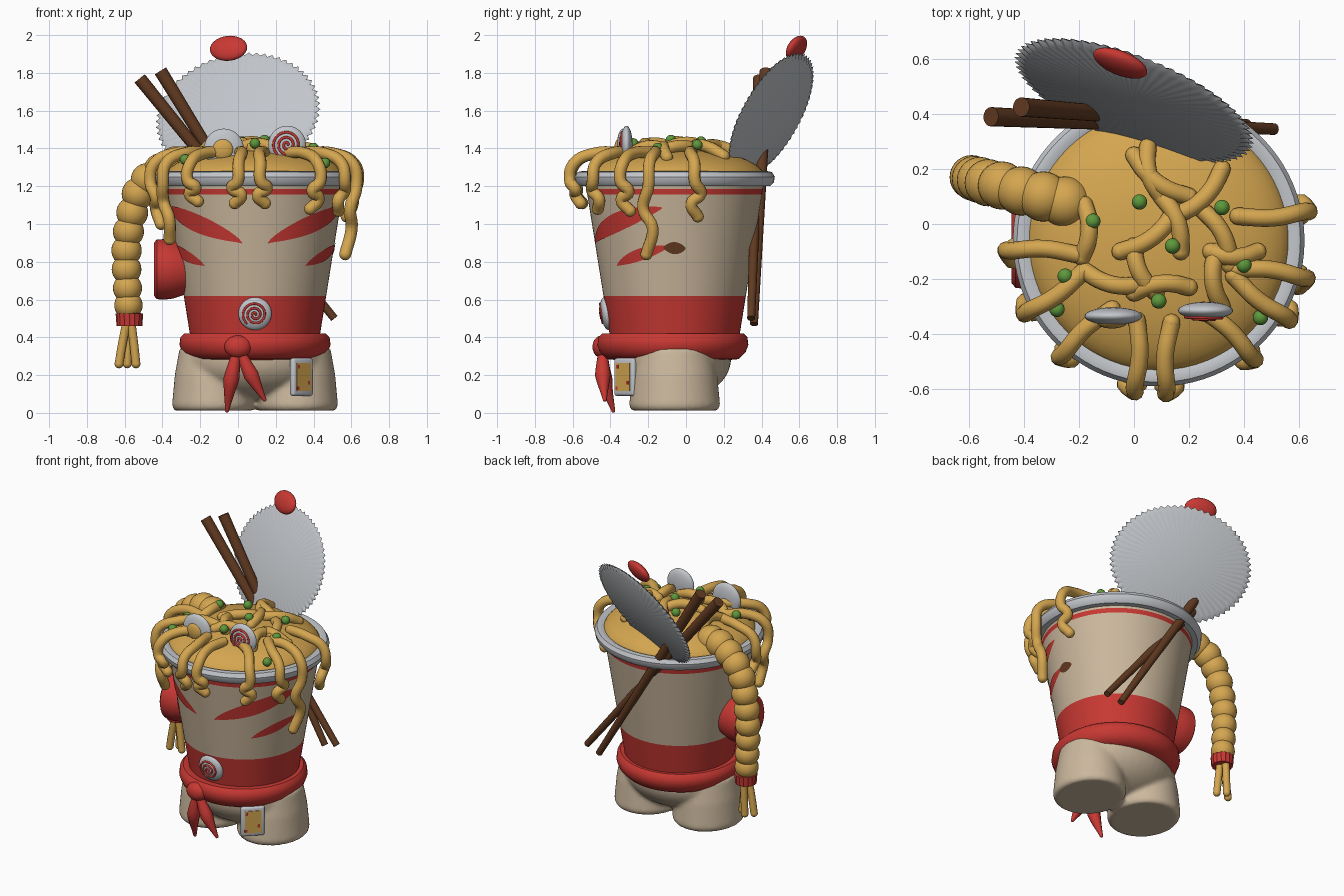
import bpy, bmesh, math
from mathutils import Matrix, Vector

cube = bpy.data.objects.get("Cube")
if cube:
    bpy.data.objects.remove(cube)


def material(name, rgb):
    m = bpy.data.materials.new(name)
    m.use_nodes = True
    m.diffuse_color = (*rgb, 1)
    m.node_tree.nodes["Principled BSDF"].inputs["Base Color"].default_value = (*rgb, 1)
    return m


CREAM = material("cream", (0.60, 0.48, 0.34))
GOLD = material("noodle gold", (0.66, 0.38, 0.08))
RED = material("red", (0.58, 0.04, 0.033))
SILVER = material("silver", (0.54, 0.56, 0.59))
BROWN = material("wood brown", (0.12, 0.042, 0.015))
GREEN = material("pea green", (0.11, 0.31, 0.045))
CX, CY = 0.09, -0.06


def finish(name, bm, *mats, angle=40):
    bmesh.ops.recalc_face_normals(bm, faces=bm.faces)
    me = bpy.data.meshes.new(name)
    bm.to_mesh(me)
    bm.free()
    for m in mats:
        me.materials.append(m)
    me.shade_smooth()
    me.set_sharp_from_angle(angle=math.radians(angle))
    ob = bpy.data.objects.new(name, me)
    bpy.context.collection.objects.link(ob)
    return ob


def spin(bm, profile, mat=Matrix(), segs=64, teeth=0):
    """Revolve (radius, height) points around z; teeth notches alternate columns."""
    rings = []
    for r, z in profile:
        ring = []
        for i in range(segs if r else 1):
            a = math.tau * i / segs
            q = r * (1 - teeth * (i % 2))
            ring.append(bm.verts.new(mat @ Vector((q * math.cos(a), q * math.sin(a), z))))
        rings.append(ring)
    for p, q in zip(rings, rings[1:]):
        for i in range(segs):
            j = (i + 1) % segs
            loop = [p[i % len(p)], p[j % len(p)], q[j % len(q)], q[i % len(q)]]
            bm.faces.new(list(dict.fromkeys(loop)))


def lathe(name, profile, mat, *mats, segs=64, teeth=0):
    bm = bmesh.new()
    spin(bm, profile, mat, segs, teeth)
    return finish(name, bm, *mats)


def ball(bm, loc, size, rot=Matrix(), segs=20):
    m = Matrix.Translation(loc) @ rot @ Matrix.Diagonal((*size, 1))
    bmesh.ops.create_uvsphere(bm, u_segments=segs, v_segments=segs // 2 + 2, radius=1, matrix=m)


def blob(name, loc, size, mat, rot=Matrix()):
    bm = bmesh.new()
    ball(bm, loc, size, rot, 28)
    return finish(name, bm, mat)


def tube(name, pts, r, mat, radii=None):
    """Smooth round strand through the points with rounded ends."""
    cu = bpy.data.curves.new(name, "CURVE")
    cu.dimensions = "3D"
    cu.bevel_depth, cu.bevel_resolution, cu.resolution_u = r, 3, 5
    sp = cu.splines.new("BEZIER")
    sp.bezier_points.add(len(pts) - 1)
    for i, (bp, p) in enumerate(zip(sp.bezier_points, pts)):
        bp.co = p
        bp.radius = radii[i] if radii else 1
        bp.handle_left_type = bp.handle_right_type = "AUTO"
    tmp = bpy.data.objects.new(name, cu)
    bpy.context.collection.objects.link(tmp)
    me = bpy.data.meshes.new_from_object(tmp.evaluated_get(bpy.context.evaluated_depsgraph_get()))
    bm = bmesh.new()
    bm.from_mesh(me)
    for k in (0, -1):
        ball(bm, pts[k], [r * (radii[k] if radii else 1)] * 3, segs=12)
    bpy.data.objects.remove(tmp)
    bpy.data.curves.remove(cu)
    bpy.data.meshes.remove(me)
    return finish(name, bm, mat, angle=60)


# Legs and hips melted together
bm = bmesh.new()
for s in (-1, 1):
    leg = Matrix.Translation((CX + s * 0.22, CY, 0)) @ Matrix.Diagonal((1, 1.1, 1, 1))
    spin(bm, [(0, 0.012), (0.205, 0.012), (0.22, 0.035), (0.205, 0.2), (0.18, 0.34), (0, 0.34)], leg, 40)
ball(bm, (CX, CY - 0.01, 0.29), (0.39, 0.31, 0.23), segs=40)
legs = finish("legs", bm, CREAM)
remesh = legs.modifiers.new("melt", "REMESH")
remesh.mode, remesh.voxel_size, remesh.use_smooth_shade = "VOXEL", 0.014, True
smooth = legs.modifiers.new("soften", "SMOOTH")
smooth.factor, smooth.iterations = 0.5, 5


# Cup with red band and rim line
def cup_r(z):
    return 0.345 + 0.16 * (z - 0.42)


axis = Matrix.Translation((CX, CY, 0))
levels = [0.38, 0.62, 1.155, 1.185, 1.24]
cup = lathe("cup", [(0, 0.38)] + [(cup_r(z), z) for z in levels] + [(0, 1.24)], axis, CREAM, RED, segs=96)
for f in cup.data.polygons:
    z = f.center.z
    f.material_index = int(z < 0.62 or 1.155 < z < 1.185)
lathe("rim", [(0.46, 1.2), (0.505, 1.2), (0.525, 1.22), (0.53, 1.25), (0.515, 1.275), (0.49, 1.28),
              (0.46, 1.265), (0.46, 1.2)], axis, SILVER, segs=80)
lathe("belt", [(0.3, 0.28), (0.35, 0.285), (0.385, 0.32), (0.4, 0.36), (0.395, 0.4), (0.375, 0.42), (0.3, 0.42)],
      Matrix.Translation((CX, CY - 0.01, 0)), RED)


# Painted marks that follow the cup wall
def mark(name, side, a0, z0, a1, z1, half, mat):
    bm = bmesh.new()
    cols = []
    n = 24
    for i in range(n + 1):
        t = i / n
        a = a0 + (a1 - a0) * t
        w = half * max(math.sin(math.pi * t), 0.02) ** 0.7
        col = []
        for k in (-1, 1):
            z = z0 + (z1 - z0) * t ** 0.8 + k * w
            r = cup_r(z) + 0.004
            col.append(bm.verts.new((CX + side * r * math.sin(a), CY - r * math.cos(a), z)))
        cols.append(col)
    for p, q in zip(cols, cols[1:]):
        bm.faces.new((p[0], q[0], q[1], p[1]) if side > 0 else (p[1], q[1], q[0], p[0]))
    me = finish(name, bm, mat).data
    if me.polygons[0].normal.dot(Vector((me.polygons[0].center.x - CX, me.polygons[0].center.y - CY, 0))) < 0:
        me.flip_normals()


for side, word in ((1, "left"), (-1, "right")):
    mark(word + "_upper_mark", side, 0.16, 0.9, 1.42, 1.085, 0.052, RED)
    mark(word + "_lower_mark", side, 0.72, 0.78, 1.5, 0.88, 0.033, RED)
mark("side_spot", 1, 1.43, 0.875, 1.71, 0.87, 0.032, BROWN)


# Broth dome, noodles and peas
def dome_z(x, y):
    d = min(math.hypot(x - CX, y - CY) / 0.48, 1)
    return 1.24 + 0.165 * math.sqrt(1 - d * d)


lathe("noodle_dome", [(0, 1.405)] + [(0.48 * math.sin(i * math.pi / 24), 1.24 + 0.165 * math.cos(i * math.pi / 24))
                                     for i in range(1, 13)], axis, GOLD)
drapes = [(-0.48, -0.1, 1.0), (-0.41, -0.33, 0.92), (-0.27, -0.49, 1.12), (0, -0.6, 1.11), (0.12, -0.61, 1.11),
          (0.44, -0.5, 1.08), (0.59, -0.36, 1.07), (0.63, -0.2, 0.84), (0.64, 0.05, 1.04)]
for i, (x, y, low) in enumerate(drapes):
    d = Vector((x - CX, y - CY, 0)).normalized()
    side = Vector((-d.y, d.x, 0)) * (-1) ** i
    c = Vector((CX, CY, 0))
    drop = 1.24 - low
    pts = [c + d * 0.3 + side * 0.03 + Vector((0, 0, 1.38)), c + d * 0.42 + Vector((0, 0, 1.375)),
           c + d * 0.535 + Vector((0, 0, 1.32))]
    for f, out, sway in ((0.1, 0.555, 0), (0.4, 0.53, 0.035), (0.65, 0.525, -0.015), (1, 0.5, 0.025)):
        pts.append(c + d * out + side * sway + Vector((0, 0, 1.24 - drop * f)))
    tube("draped_noodle", pts, 0.032, GOLD)

strands = [(-0.18, 0.07, -0.19, -0.12), (0, 0.25, 0.2, 0.1), (0.32, 0.2, 0.15, 0.03), (0.05, 0.28, 0.1, 0.1),
           (0.15, 0.05, -0.05, -0.1), (0, -0.08, 0.08, -0.25), (0.25, 0.05, 0.35, -0.15), (0.28, -0.1, 0.45, -0.1),
           (0.1, 0.1, 0.17, -0.1), (-0.18, -0.17, 0.03, -0.22), (0, -0.25, 0.2, -0.23), (0.3, -0.1, 0.32, -0.3)]
for i, (x0, y0, x1, y1) in enumerate(strands):
    pts = []
    for t in (0, 0.33, 0.67, 1):
        bend = 0.03 * math.sin(math.pi * t) * (-1) ** i
        x, y = x0 + (x1 - x0) * t - bend * (y1 - y0) * 4, y0 + (y1 - y0) * t + bend * (x1 - x0) * 4
        pts.append((x, y, dome_z(x, y) + 0.005 + 0.025 * math.sin(math.pi * t)))
    tube("top_noodle", pts, 0.032, GOLD)

for x, y in ((-0.15, 0.01), (0.02, 0.08), (0.32, 0.06), (0.14, -0.08), (0.4, -0.15), (-0.25, -0.19),
             (0.09, -0.28), (-0.28, -0.31), (0.46, -0.34)):
    blob("pea", (x, y, dome_z(x, y) + 0.04), [0.028] * 3, GREEN)


# Fish cake discs with spirals
def swirl(name, loc, R, tilt=0, spiral=True):
    m = Matrix.Translation(loc) @ Matrix.Rotation(tilt, 4, "X")
    blob(name, loc, (R, 0.032, R), SILVER, Matrix.Rotation(tilt, 4, "X"))
    pts = []
    for i in range(31 if spiral else 0):
        a, q = i * 0.55, R * 0.75 * (i + 2) / 32
        pts.append(m @ Vector((q * math.cos(a), -0.032 * math.sqrt(1 - (q / R) ** 2), q * math.sin(a))))
    if spiral:
        tube(name + "_spiral", pts, R * 0.07, RED)


swirl("left_eye", (0.26, -0.315, 1.42), 0.1)
swirl("right_eye", (-0.075, -0.335, 1.4), 0.105, spiral=False)
blob("right_pupil", (-0.08, -0.358, 1.395), (0.055, 0.022, 0.055), GOLD)
swirl("belly_badge", (CX, CY - cup_r(0.52), 0.525), 0.088, math.radians(9))

# Right arm: beaded noodle, wristband, fingers
arm = [(-0.25, 0.08, 1.32), (-0.33, 0.1, 1.32), (-0.41, 0.12, 1.285), (-0.48, 0.14, 1.235), (-0.53, 0.15, 1.16),
       (-0.56, 0.16, 1.06), (-0.58, 0.165, 0.96), (-0.59, 0.17, 0.86), (-0.59, 0.17, 0.76), (-0.585, 0.17, 0.66),
       (-0.58, 0.17, 0.57)]
bm = bmesh.new()
for i, p in enumerate(arm):
    ball(bm, p, [0.093 - 0.0018 * i] * 3, segs=28)
finish("arm", bm, GOLD)
lathe("wristband", [(0, 0.46), (0.068, 0.46), (0.073, 0.525), (0.05, 0.53), (0, 0.53)],
      Matrix.Translation((-0.575, 0.17, 0)), RED, segs=32, teeth=0.06)
for dx, dy in ((-0.055, -0.01), (-0.012, 0.03), (0.035, -0.01)):
    tube("finger", [(-0.575 + dx * 0.3, 0.17 + dy, 0.47), (-0.575 + dx * 0.7, 0.17 + dy, 0.36),
                    (-0.575 + dx, 0.17 + dy, 0.26)], 0.024, GOLD)

# Flared stub on the right side
lathe("side_stub", [(0, 0.24), (0.14, 0.24), (0.158, 0.225), (0.16, 0.18), (0.155, 0.14), (0.135, 0.08),
                    (0.11, 0.02), (0, 0)],
      Matrix.Translation((-0.205, -0.075, 0.76)) @ Matrix.Rotation(-math.pi / 2, 4, "Y"), RED, segs=40)

# Peeled lid with crimped edge and tab
u = Vector((0.93, -0.37, 0)).normalized()
v = Vector((0.16, 0.4, 0.9))
v = (v - u * v.dot(u)).normalized()
frame = Matrix((u, v, u.cross(v))).transposed().to_4x4()
place = Matrix.Translation((0, 0.45, 1.575))
lathe("lid", [(0, -0.02), (0.92, -0.014), (1, 0), (0.92, 0.014), (0, 0.02)],
      place @ frame @ Matrix.Diagonal((0.465, 0.37, 1, 1)), SILVER, segs=128, teeth=0.045)
blob("lid_tab", (-0.05, 0.585, 1.93), (0.105, 0.072, 0.035), RED, frame)

# Chopsticks
for a, b in (((-0.52, 0.39, 1.77), (0.51, 0.345, 0.5)), ((-0.41, 0.425, 1.81), (0.41, 0.36, 0.47))):
    a, b = Vector(a), Vector(b)
    rot = (b - a).to_track_quat("Z", "Y").to_matrix().to_4x4()
    n = (b - a).length
    lathe("chopstick", [(0, 0), (0.035, 0), (0.021, n), (0, n)], Matrix.Translation(a) @ rot, BROWN, segs=20)

# Belt knot and tails
blob("belt_knot", (0, -0.445, 0.35), (0.072, 0.05, 0.06), RED)
for mid, tip in (((-0.035, -0.43, 0.18), (-0.058, -0.385, 0.012)), ((0.07, -0.44, 0.2), (0.14, -0.43, 0.07))):
    tube("belt_tail", [(0, -0.44, 0.35), mid, tip], 0.042, RED, (0.5, 1, 0.25))


# Hanging charm on the left hip
def box(name, size, offset, mat, bevel=0):
    bm = bmesh.new()
    bmesh.ops.create_cube(bm, size=1, matrix=Matrix.Translation((0.335, -0.32, 0.19))
                          @ Matrix.Rotation(math.pi / 4, 4, "Z") @ Matrix.Translation(offset)
                          @ Matrix.Diagonal((*size, 1)))
    if bevel:
        bmesh.ops.bevel(bm, geom=bm.edges[:], offset=bevel, segments=3, affect="EDGES", profile=0.5)
    return finish(name, bm, mat)


box("charm", (0.15, 0.036, 0.2), (0, 0, 0), SILVER, 0.014)
box("charm_panel", (0.105, 0.008, 0.15), (0, -0.018, 0), GOLD)
for x, z in ((-0.04, 0.055), (0.035, -0.03), (-0.045, -0.06)):
    box("charm_fleck", (0.016, 0.009, 0.018), (x, -0.0185, z), RED)
tube("charm_string", [(0.335, -0.32, 0.28), (0.33, -0.315, 0.31), (0.325, -0.3, 0.34)], 0.007, BROWN)
